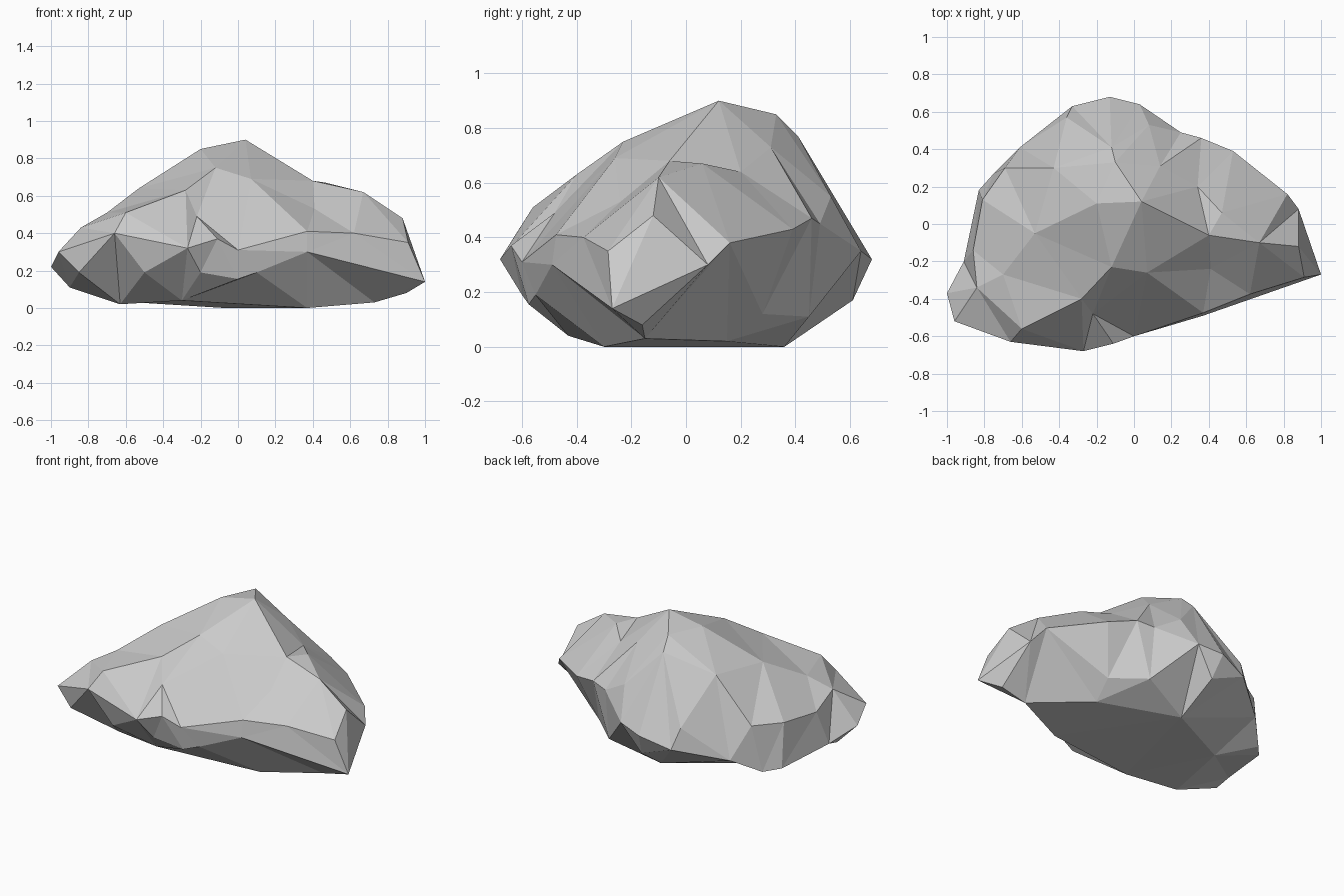
import bpy, bmesh
from mathutils import Vector
from mathutils.geometry import delaunay_2d_cdt

# Widest outline of the boulder, counter-clockwise seen from above
RIM = [(-1, -.37, .22), (-.96, -.52, .30), (-.66, -.63, .40), (-.27, -.68, .32),
       (-.11, -.64, .37), (0, -.60, .31), (.37, -.49, .30),
       (1, -.27, .14), (.88, .08, .30), (.82, .16, .38), (.53, .39, .43),
       (.36, .46, .47), (.25, .49, .45), (.03, .64, .35), (-.13, .68, .32),
       (-.33, .63, .26), (-.61, .41, .18), (-.75, .27, .09), (-.83, .18, .10),
       (-.91, -.20, .14)]

# Peak, shoulder and ledge points above the outline
CROWN = [(.04, .12, .90), (-.20, .11, .85), (-.10, .33, .85), (-.12, .41, .77),
         (-.43, .30, .66), (.14, .31, .73), (.08, .53, .55), (.34, .20, .64),
         (.40, -.06, .68), (.47, .06, .67), (.67, -.10, .62), (.88, -.12, .48),
         (.91, -.285, .35), (.62, -.375, .40), (.37, -.475, .41), (.41, -.24, .53),
         (.07, -.26, .69), (-.12, -.23, .75), (-.28, -.40, .63), (-.22, -.48, .49),
         (-.53, -.05, .64), (-.70, -.27, .51), (-.60, -.56, .51), (-.84, -.34, .43),
         (-.81, .13, .38), (-.69, .30, .39), (-.36, .57, .39), (-.86, -.14, .36)]

# Belly points below the outline
BELLY = [(-.90, -.30, .11), (-.85, -.54, .19), (-.63, -.35, .02), (-.20, -.60, .19),
         (-.50, -.60, .19), (0, -.575, .155), (-.30, -.43, .04), (.10, -.55, .19),
         (.37, -.30, 0), (.73, -.15, .03), (.90, -.16, .08), (-.07, .36, 0),
         (.42, .15, .02), (.44, .28, .12), (.25, .45, .11), (-.10, .61, .17),
         (-.55, .10, .03)]


def add_skin(bm, inner):
    """Triangulate the outline together with its inner points."""
    pts = RIM + inner
    flat = [Vector(p[:2]) for p in pts]
    co, _, faces, orig, _, _ = delaunay_2d_cdt(
        flat, [], [list(range(len(RIM)))], 1, 1e-5)
    verts = [bm.verts.new((c.x, c.y, pts[o[0]][2] if o else .3))
             for c, o in zip(co, orig)]
    for f in faces:
        bm.faces.new([verts[i] for i in f])


# Faceted boulder: crown and belly welded along the outline
bm = bmesh.new()
add_skin(bm, CROWN)
add_skin(bm, BELLY)
bmesh.ops.remove_doubles(bm, verts=bm.verts, dist=.001)
bmesh.ops.recalc_face_normals(bm, faces=bm.faces)
mesh = bpy.data.meshes.new("boulder")
bm.to_mesh(mesh)
bm.free()
bpy.context.collection.objects.link(bpy.data.objects.new("boulder", mesh))
